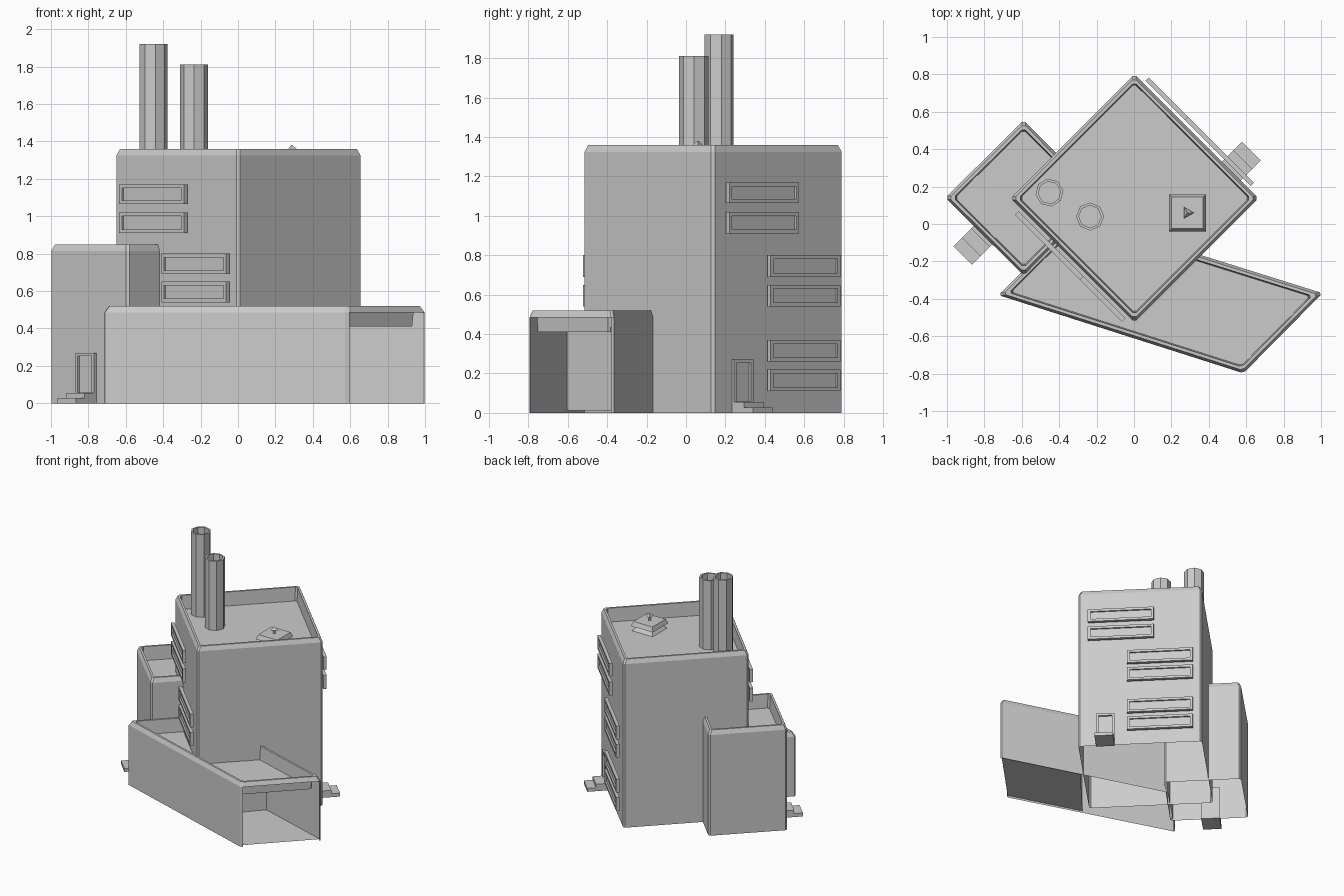
import bpy, bmesh, math
from mathutils import Vector, Matrix

if "Cube" in bpy.data.objects:
    bpy.data.objects.remove(bpy.data.objects["Cube"])


def finish(bm, name):
    mesh = bpy.data.meshes.new(name)
    bm.to_mesh(mesh)
    bm.free()
    obj = bpy.data.objects.new(name, mesh)
    bpy.context.collection.objects.link(obj)
    return obj


def inset(poly, d):
    """Move every side of a counter-clockwise polygon inwards by d."""
    out = []
    for i, p in enumerate(poly):
        a = (p - poly[i - 1]).normalized()
        b = (poly[(i + 1) % len(poly)] - p).normalized()
        na, nb = Vector((-a.y, a.x)), Vector((-b.y, b.x))
        out.append(p + (na + nb) * d / (1 + na.dot(nb)))
    return out


def chamfer(poly, c):
    out = []
    for i, p in enumerate(poly):
        out.append(p + (poly[i - 1] - p).normalized() * c)
        out.append(p + (poly[(i + 1) % len(poly)] - p).normalized() * c)
    return out


def block(name, corners, h, open_side=None):
    """Flat-roofed shell with a parapet; one side can be left open."""
    poly = [Vector(c) for c in corners]
    bm = bmesh.new()
    rings = []
    for d, z in [(0, 0), (0, h - 0.035), (0.014, h), (0.03, h), (0.036, h - 0.11)]:
        rings.append([bm.verts.new((p.x, p.y, z)) for p in chamfer(inset(poly, d), 0.014)])
    n = len(rings[0])
    for k in range(len(rings) - 1):
        a, b = rings[k], rings[k + 1]
        for i in range(n):
            if k == 0 and open_side is not None and i == 2 * open_side + 1:
                continue
            j = (i + 1) % n
            bm.faces.new((a[i], a[j], b[j], b[i]))
    bm.faces.new(rings[-1])
    return finish(bm, name)


def box(bm, lo, hi, mat=Matrix()):
    lo, hi = Vector(lo), Vector(hi)
    m = mat @ Matrix.Translation((lo + hi) / 2) @ Matrix.Diagonal((*(hi - lo), 1))
    bmesh.ops.create_cube(bm, size=1, matrix=m)


def on_wall(x, y, degrees):
    """Local frame on a wall: x along the wall, y outwards, z up."""
    return Matrix.Translation((x, y, 0)) @ Matrix.Rotation(math.radians(degrees - 90), 4, 'Z')


def framed_panel(name, mat, w, z0, z1, y0, y1, rim):
    bm = bmesh.new()
    x = w / 2
    box(bm, (-x, y0, z0), (x, y1, z0 + rim), mat)
    box(bm, (-x, y0, z1 - rim), (x, y1, z1), mat)
    for s in (-1, 1):
        a, b = sorted((s * x, s * (x - rim)))
        box(bm, (a, y0, z0 + rim), (b, y1, z1 - rim), mat)
    box(bm, (-x + rim, y0, z0 + rim), (x - rim, (y0 + y1) / 2, z1 - rim), mat)
    return finish(bm, name)


# Main building volumes
block("tower", [(0.002, -0.525), (0.665, 0.138), (0.002, 0.80), (-0.66, 0.138)], 1.36)
block("annex", [(-0.59, -0.275), (-0.18, 0.14), (-0.59, 0.555), (-1.008, 0.14)], 0.85)
block("low_hall", [(-0.725, -0.38), (0.585, -0.798), (1.008, -0.37), (-0.30, 0.04)], 0.52, open_side=1)

# Floor and end wall inside the open hall
bm = bmesh.new()
p = [(0.0, -0.605), (0.585, -0.79), (0.995, -0.372), (0.38, -0.18)]
v = [bm.verts.new((*c, 0.012)) for c in p]
bm.faces.new(v)
t = [bm.verts.new((*c, 0.41)) for c in (p[0], p[3])]
bm.faces.new((v[0], v[3], t[1], t[0]))
finish(bm, "hall_interior")

# Window strips, in pairs
levels = [(1.065, 1.17), (0.91, 1.02), (0.69, 0.80), (0.54, 0.65), (0.26, 0.37), (0.11, 0.22)]
for i, (z0, z1) in enumerate(levels):
    y = 0.365 if i < 2 else 0.575
    framed_panel(f"right_window_{i + 1}", on_wall(0.798 - y, y, 45), 0.5, z0, z1, 0.02, 0.045, 0.02)
for i, (z0, z1) in enumerate(levels[:4]):
    x = -0.43 if i < 2 else -0.205
    framed_panel(f"left_window_{i + 1}", on_wall(x, -0.522 - x, 225), 0.49, z0, z1, 0.02, 0.045, 0.02)

# Doors with two steps
for name, mat in (("tower_door", on_wall(0.518, 0.28, 45)), ("annex_door", on_wall(-0.806, -0.06, 225))):
    framed_panel(name, mat, 0.14, 0.04, 0.27, -0.01, 0.02, 0.018)
    bm = bmesh.new()
    box(bm, (-0.07, -0.01, 0.028), (0.07, 0.09, 0.056), mat)
    box(bm, (-0.07, -0.01, 0), (0.07, 0.155, 0.028), mat)
    finish(bm, name + "_steps")

# Octagonal hollow chimneys
for name, x, y, top, rot in (("tall_chimney", -0.452, 0.168, 1.92, 0.15), ("short_chimney", -0.235, 0.04, 1.81, 0.0)):
    bm = bmesh.new()
    rings = []
    for r, z in [(0.075, 1.245), (0.075, top), (0.06, top), (0.06, 1.255)]:
        rings.append([bm.verts.new((x + r * math.cos(rot + k * math.pi / 4),
                                    y + r * math.sin(rot + k * math.pi / 4), z)) for k in range(8)])
    for a, b in zip(rings, rings[1:]):
        for k in range(8):
            j = (k + 1) % 8
            bm.faces.new((a[k], a[j], b[j], b[k]))
    finish(bm, name)

# Roof vent: square base, tapered cap and small three-sided tip
def taper(bm, n, r0, r1, z0, z1, rot=0):
    m = Matrix.Translation((0.285, 0.06, (z0 + z1) / 2)) @ Matrix.Rotation(rot, 4, 'Z')
    bmesh.ops.create_cone(bm, cap_ends=True, segments=n, radius1=r0, radius2=r1, depth=z1 - z0, matrix=m)


bm = bmesh.new()
taper(bm, 4, 0.13, 0.085, 1.25, 1.29, math.pi / 4)
taper(bm, 4, 0.14, 0.12, 1.29, 1.325, math.pi / 4)
taper(bm, 3, 0.012, 0.012, 1.325, 1.36)
taper(bm, 3, 0.035, 0.005, 1.355, 1.38, math.pi / 6)
finish(bm, "roof_vent")
